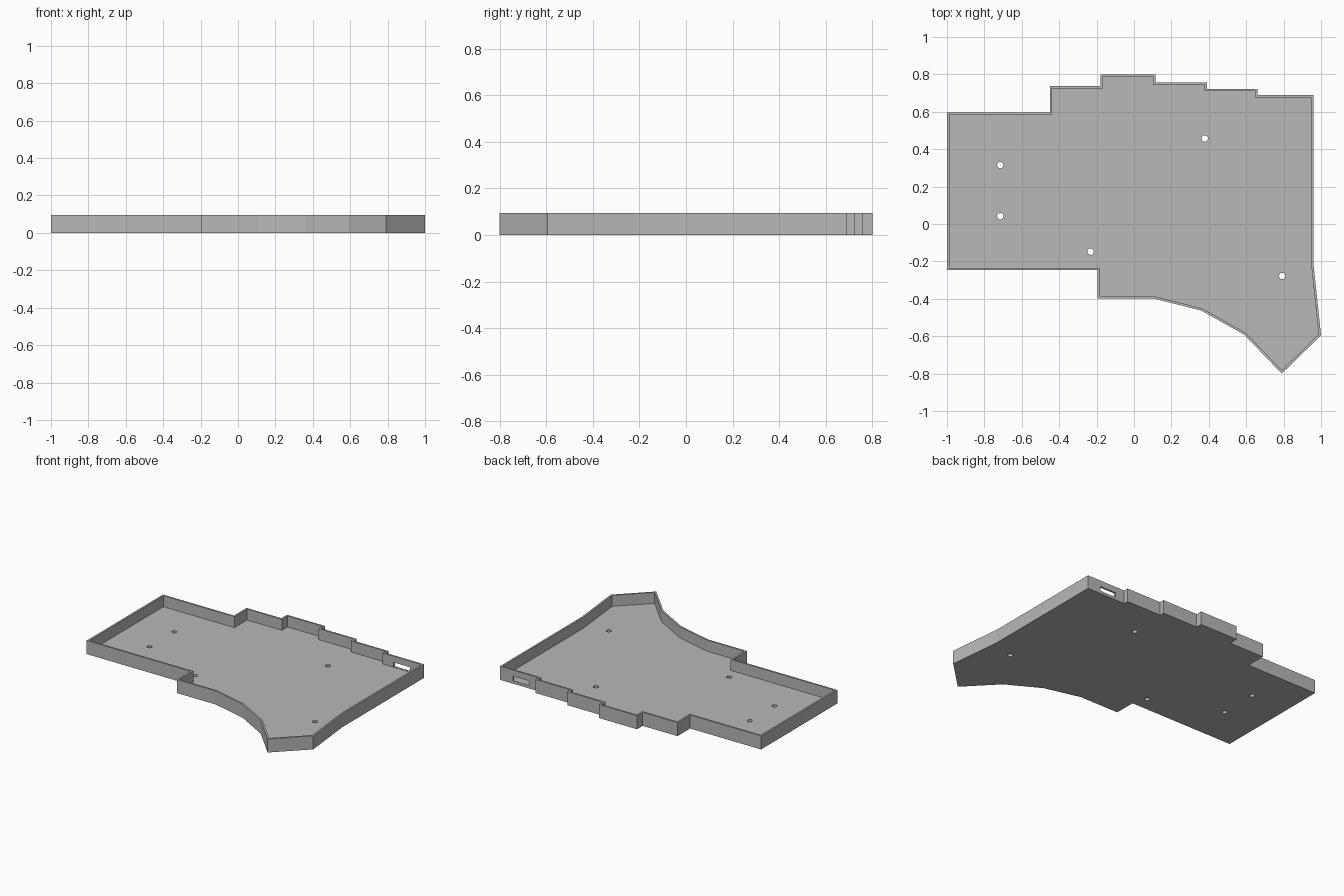
import bpy, bmesh
from mathutils import Vector, Matrix

cube = bpy.data.objects.get("Cube")
if cube:
    bpy.data.objects.remove(cube, do_unlink=True)

HEIGHT, FLOOR, WALL = 0.095, 0.018, 0.0125
HOLE_RADIUS = 0.017

grey = bpy.data.materials.new("plain grey")
grey.use_nodes = True
colour = (0.48, 0.48, 0.48, 1)
grey.diffuse_color = colour
grey.node_tree.nodes["Principled BSDF"].inputs["Base Color"].default_value = colour

# Outer outline, clockwise from the left back corner
outline = [Vector(p) for p in (
    (-1, 0.597), (-0.45, 0.597), (-0.45, 0.737), (-0.18, 0.737), (-0.18, 0.80),
    (0.115, 0.80), (0.115, 0.757), (0.39, 0.757), (0.39, 0.723), (0.66, 0.723),
    (0.66, 0.69), (0.96, 0.69), (0.96, -0.215), (1, -0.595), (0.79, -0.80),
    (0.59, -0.592), (0.36, -0.463), (0.105, -0.398), (-0.195, -0.398),
    (-0.195, -0.247), (-1, -0.247))]


def inset(points, distance):
    """Offset a clockwise outline inwards with mitred corners."""
    result = []
    for i, p in enumerate(points):
        a = (p - points[i - 1]).normalized()
        b = (points[(i + 1) % len(points)] - p).normalized()
        na, nb = Vector((a.y, -a.x)), Vector((b.y, -b.x))
        result.append(p + (na + nb) * distance / (1 + na.dot(nb)))
    return result


def make_object(name, bm):
    bmesh.ops.recalc_face_normals(bm, faces=bm.faces)
    mesh = bpy.data.meshes.new(name)
    bm.to_mesh(mesh)
    bm.free()
    mesh.materials.append(grey)
    obj = bpy.data.objects.new(name, mesh)
    bpy.context.collection.objects.link(obj)
    return obj


# Tray: outer skin, rim, inner walls and floor
bm = bmesh.new()
inner = inset(outline, WALL)
loops = [[bm.verts.new((p.x, p.y, z)) for p in pts] for pts, z in (
    (outline, 0), (outline, HEIGHT), (inner, HEIGHT), (inner, FLOOR))]
for low, high in zip(loops, loops[1:]):
    for i in range(len(low)):
        bm.faces.new((low[i - 1], low[i], high[i], high[i - 1]))
bm.faces.new(loops[0])
bm.faces.new(loops[-1])
tray = make_object("case_tray", bm)

# Screw holes through the floor
cutters = []
for x, y in ((-0.715, 0.315), (-0.715, 0.042), (-0.232, -0.148),
             (0.378, 0.457), (0.793, -0.278)):
    bm = bmesh.new()
    bmesh.ops.create_cone(bm, cap_ends=True, segments=24, radius1=HOLE_RADIUS,
                          radius2=HOLE_RADIUS, depth=0.1,
                          matrix=Matrix.Translation((x, y, 0)))
    cutters.append(make_object("screw_hole_cutter", bm))

# Cable slot through the back wall
bm = bmesh.new()
bmesh.ops.create_cube(bm, size=1, matrix=Matrix.Translation((0.795, 0.69, 0.036))
                      @ Matrix.Diagonal((0.125, 0.08, 0.032, 1)))
cutters.append(make_object("cable_slot_cutter", bm))

for cutter in cutters:
    cutter.hide_render = True
    mod = tray.modifiers.new("cut", 'BOOLEAN')
    mod.operation = 'DIFFERENCE'
    mod.solver = 'EXACT'
    mod.object = cutter

# Bake the cuts and drop the cutters
graph = bpy.context.evaluated_depsgraph_get()
final = bpy.data.meshes.new_from_object(tray.evaluated_get(graph))
tray.modifiers.clear()
tray.data = final
for cutter in cutters:
    bpy.data.objects.remove(cutter, do_unlink=True)
